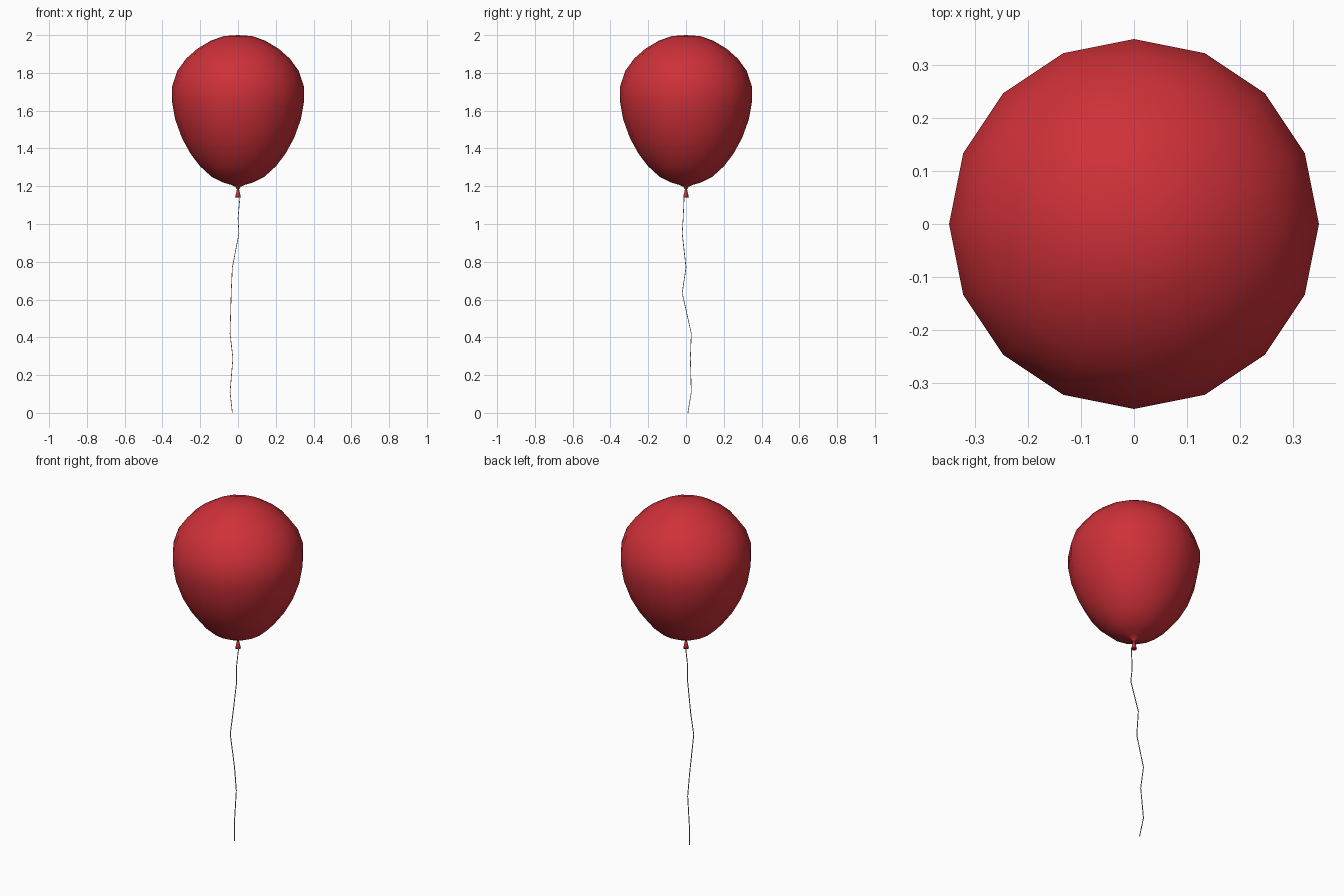
import bpy
from math import cos, sin, tau

if "Cube" in bpy.data.objects:
    bpy.data.objects.remove(bpy.data.objects["Cube"])

red = bpy.data.materials.new("red_rubber")
red.diffuse_color = (0.62, 0.03, 0.04, 1)
red.use_nodes = True
red.node_tree.nodes["Principled BSDF"].inputs["Base Color"].default_value = red.diffuse_color


def lathe(name, profile, sides):
    """Revolve (radius, z) points around z; a zero radius becomes a pole."""
    verts, faces, rings = [], [], []
    for r, z in profile:
        n = sides if r > 0 else 1
        rings.append([len(verts) + i for i in range(n)])
        verts += [(r * cos(tau * i / sides), r * sin(tau * i / sides), z) for i in range(n)]
    for a, b in zip(rings, rings[1:]):
        for i in range(sides):
            j = (i + 1) % sides
            quad = [a[i % len(a)], a[j % len(a)], b[j % len(b)], b[i % len(b)]]
            faces.append(list(dict.fromkeys(quad)))
    mesh = bpy.data.meshes.new(name)
    mesh.from_pydata(verts, [], faces)
    mesh.materials.append(red)
    obj = bpy.data.objects.new(name, mesh)
    bpy.context.collection.objects.link(obj)
    mesh.shade_smooth()
    return obj


# Balloon body, from the neck up to the crown
lathe("balloon", [
    (0.007, 1.185), (0.014, 1.197), (0.035, 1.207), (0.08, 1.22), (0.14, 1.25),
    (0.20, 1.305), (0.25, 1.37), (0.297, 1.455), (0.333, 1.555), (0.35, 1.65),
    (0.35, 1.725), (0.322, 1.81), (0.275, 1.875), (0.215, 1.928),
    (0.145, 1.97), (0.075, 1.995), (0, 2.0)], 16)

# Flared knot under the neck
lathe("knot", [(0, 1.155), (0.015, 1.14), (0.012, 1.155), (0.005, 1.187)], 8)

# Wavy string hanging to the ground
path = [(0, 0, 1.185), (0.01, -0.01, 1.14), (0.0, -0.015, 1.03), (0.005, -0.02, 0.95),
        (-0.03, 0.0, 0.77), (-0.036, -0.02, 0.635), (-0.042, 0.028, 0.42),
        (-0.027, 0.023, 0.29), (-0.042, 0.028, 0.11), (-0.03, 0.01, 0)]
curve = bpy.data.curves.new("string", "CURVE")
curve.dimensions = "3D"
curve.bevel_depth = 0.0025
curve.bevel_resolution = 0
curve.use_fill_caps = True
spline = curve.splines.new("POLY")
spline.points.add(len(path) - 1)
for point, co in zip(spline.points, path):
    point.co = (*co, 1)
bpy.context.collection.objects.link(bpy.data.objects.new("string", curve))
